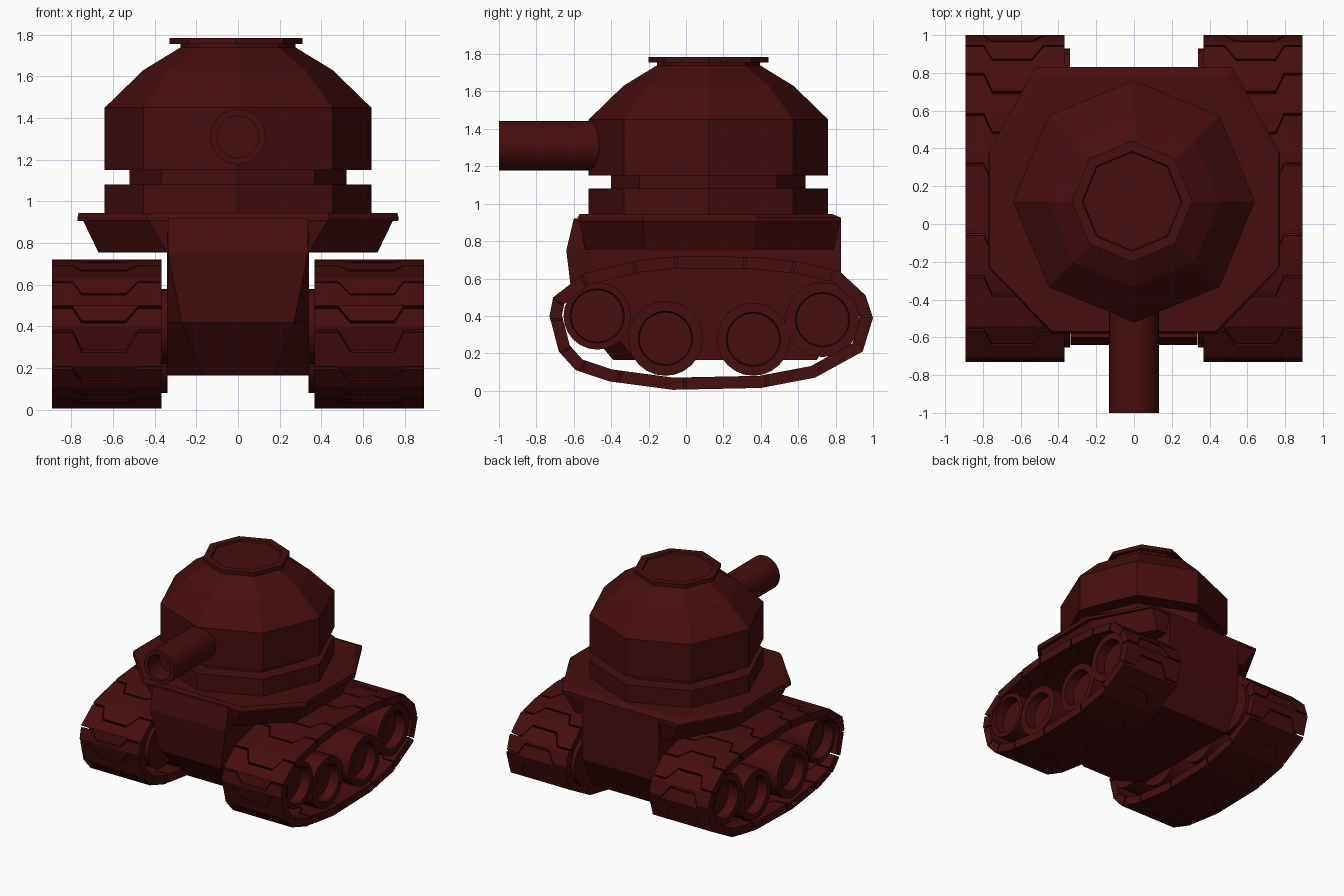
import bpy, bmesh, math
from mathutils import Vector

cube = bpy.data.objects.get("Cube")
if cube:
    bpy.data.objects.remove(cube, do_unlink=True)

RED = (0.06, 0.0042, 0.0046, 1)
paint = bpy.data.materials.new("dark red paint")
paint.use_nodes = True
paint.diffuse_color = RED
shader = paint.node_tree.nodes["Principled BSDF"]
shader.inputs["Base Color"].default_value = RED
shader.inputs["Roughness"].default_value = 0.8


def finish(bm, name, smooth=False):
    """Turn a bmesh into a painted object."""
    bmesh.ops.recalc_face_normals(bm, faces=bm.faces)
    mesh = bpy.data.meshes.new(name)
    bm.to_mesh(mesh)
    bm.free()
    mesh.materials.append(paint)
    obj = bpy.data.objects.new(name, mesh)
    bpy.context.collection.objects.link(obj)
    if smooth:
        bpy.ops.object.select_all(action='DESELECT')
        obj.select_set(True)
        bpy.context.view_layer.objects.active = obj
        bpy.ops.object.shade_smooth_by_angle(angle=math.radians(35))
    return obj


def add_loft(bm, rings):
    """Skin a row of equal rings and cap both ends."""
    loops = [[bm.verts.new(p) for p in ring] for ring in rings]
    n = len(loops[0])
    for a, b in zip(loops, loops[1:]):
        for i in range(n):
            j = (i + 1) % n
            bm.faces.new((a[i], a[j], b[j], b[i]))
    bm.faces.new(loops[0])
    bm.faces.new(loops[-1])


def loft(name, rings, smooth=False):
    bm = bmesh.new()
    add_loft(bm, rings)
    return finish(bm, name, smooth)


def lathe(name, centre, axis, profile, sides, smooth=False):
    """Rings of (distance along axis, radius) around a centre."""
    rings = []
    for d, r in profile:
        ring = []
        for k in range(sides):
            a = math.tau * k / sides
            c, s = r * math.cos(a), r * math.sin(a)
            offset = {'X': (d, c, s), 'Y': (c, d, s), 'Z': (c, s, d)}[axis]
            ring.append(Vector(centre) + Vector(offset))
        rings.append(ring)
    return loft(name, rings, smooth)


def mirrored(half, z):
    """Close a right-hand outline, listed front to back, across x = 0."""
    return ([(x, y, z) for x, y in half] +
            [(-x, y, z) for x, y in reversed(half)])


# Turret: collar, neck, domed body and hatch rim, all eight-sided
TURRET = (0, 0.12, 0)
lathe("turret_collar", TURRET, 'Z', [(0.93, 0.64), (1.08, 0.64)], 8)
lathe("turret_neck", TURRET, 'Z', [(1.07, 0.52), (1.16, 0.52)], 8)
lathe("turret_dome", TURRET, 'Z',
      [(1.15, 0.64), (1.45, 0.64), (1.63, 0.455), (1.74, 0.275), (1.76, 0.275)], 8)
lathe("hatch_rim", (-0.01, 0.12, 0), 'Z',
      [(1.755, 0.32), (1.785, 0.32), (1.785, 0.265), (1.77, 0.26)], 8)

# Gun barrel with a hollow muzzle
lathe("gun_barrel", (0, 0, 1.31), 'Y',
      [(-0.4, 0.133), (-1, 0.133), (-1, 0.1), (-0.85, 0.1)], 24, True)

# Hull tub: height, front y, front half width, rear y
tub = []
for z, front, width, rear in [(0.165, -0.39, 0.17, 0.7), (0.42, -0.6, 0.27, 0.83),
                              (0.75, -0.64, 0.335, 0.83), (0.92, -0.6, 0.335, 0.83)]:
    tub.append(mirrored([(width, front), (0.34, front + 0.12), (0.34, rear)], z))
loft("hull_tub", tub)

# Deck plate with its sloping skirt below
deck = [(0.44, -0.58), (0.77, -0.23), (0.77, 0.38), (0.52, 0.83)]
deck_top = [(0.43, -0.57), (0.765, -0.23), (0.765, 0.37), (0.49, 0.78)]
loft("deck_plate", [mirrored(deck, 0.905), mirrored(deck, 0.925),
                    mirrored(deck_top, 0.945)])
skirt_top = [(0.43, -0.57), (0.745, -0.23), (0.745, 0.37), (0.51, 0.825)]
skirt_low = [(0.34, -0.54), (0.67, -0.22), (0.67, 0.36), (0.43, 0.79)]
loft("deck_skirt", [mirrored(skirt_low, 0.755), mirrored(skirt_top, 0.91)])

# Track path (y, z), over the top to the front and back underneath
PATH = [Vector(p) for p in [
    (1, 0.39), (0.96, 0.51), (0.82, 0.64), (0.61, 0.69), (0.37, 0.715),
    (-0.03, 0.72), (-0.24, 0.7), (-0.54, 0.63), (-0.71, 0.5), (-0.73, 0.4),
    (-0.68, 0.21), (-0.59, 0.11), (-0.41, 0.05), (-0.07, 0.005),
    (0.4, 0.015), (0.69, 0.07), (0.945, 0.21)]]
COUNT = len(PATH)
THICK = 0.065


def inward(i):
    """Path corner moved in by the track thickness."""
    a = (PATH[i] - PATH[i - 1]).normalized()
    b = (PATH[(i + 1) % COUNT] - PATH[i]).normalized()
    m = (a + b).normalized()
    return PATH[i] + Vector((-m.y, m.x)) * THICK / max(m.dot(a), 0.5)


INNER = [inward(i) for i in range(COUNT)]
# Link columns: x, and whether the column belongs to the centre tab
COLUMNS = [(0.368, 0), (0.48, 0), (0.54, 1), (0.75, 1), (0.795, 0), (0.893, 0)]


def seam(i, tab, gap):
    """Outer and inner point where the link after corner i begins."""
    i %= COUNT
    j = (i + 1) % COUNT
    length = (PATH[j] - PATH[i]).length
    t = 0.15 + (min(0.7, 0.1 / length) if tab else 0) - gap / length
    return PATH[i].lerp(PATH[j], t), INNER[i].lerp(INNER[j], t)


def build_track(name, side):
    bm = bmesh.new()
    for i in range(COUNT):
        rings = []
        for x, tab in COLUMNS:
            start, corner, end = (seam(i - 1, tab, 0), (PATH[i], INNER[i]),
                                  seam(i, tab, 0.012))
            section = [start[0], corner[0], end[0], end[1], corner[1], start[1]]
            rings.append([(side * x, p.x, p.y) for p in section])
        add_loft(bm, rings)
    finish(bm, name)


# Tracks and their road wheels (y, z, radius)
WHEELS = [(-0.475, 0.4, 0.18), (-0.11, 0.28, 0.2), (0.36, 0.275, 0.195), (0.73, 0.38, 0.2)]
for label, side in (("left", 1), ("right", -1)):
    build_track(label + "_track", side)
    for n, (y, z, r) in enumerate(WHEELS, 1):
        lathe(f"{label}_wheel_{n}", (0, y, z), 'X',
              [(side * x, q) for x, q in
               [(0.338, r), (0.87, r), (0.87, 0.145), (0.79, 0.14)]], 24, True)
